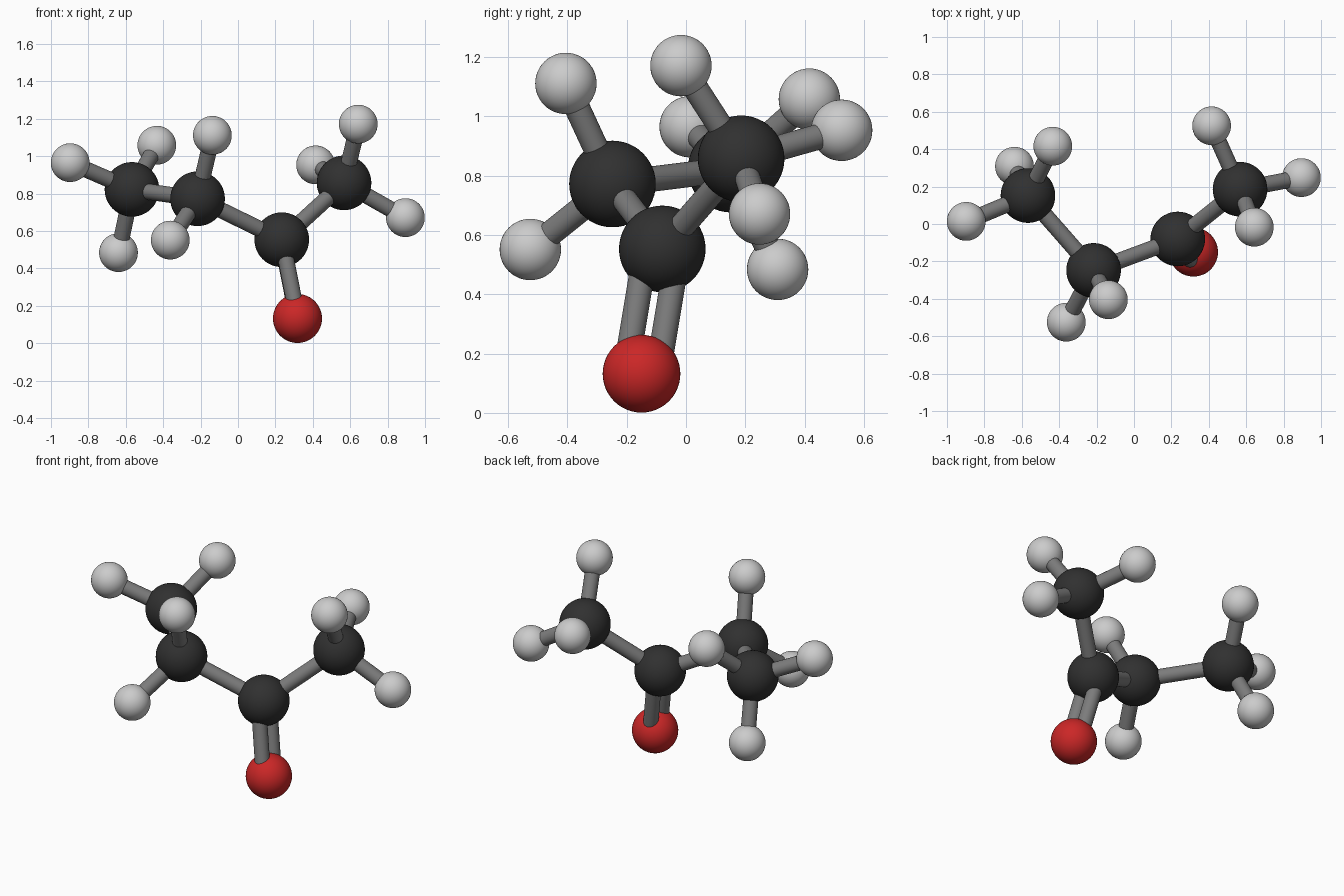
import bpy
import math
from mathutils import Vector

if "Cube" in bpy.data.objects:
    bpy.data.objects.remove(bpy.data.objects["Cube"])


def material(name, rgb):
    m = bpy.data.materials.new(name)
    m.diffuse_color = (*rgb, 1)
    m.use_nodes = True
    m.node_tree.nodes["Principled BSDF"].inputs["Base Color"].default_value = m.diffuse_color
    return m


# Radius and colour for each kind of atom
KINDS = {
    "carbon": (0.146, material("black", (0.03, 0.03, 0.03))),
    "oxygen": (0.131, material("red", (0.6, 0.02, 0.02))),
    "hydrogen": (0.1035, material("light_grey", (0.6, 0.6, 0.6))),
}
BOND_MAT = material("bond_grey", (0.2, 0.2, 0.2))
BOND_R = 0.043
DOUBLE_OFFSET = 0.054

# Atom centres: (kind, position)
ATOMS = {
    "c1": ("carbon", (-0.567, 0.152, 0.822)),
    "c2": ("carbon", (-0.216, -0.248, 0.772)),
    "c3": ("carbon", (0.234, -0.08, 0.553)),
    "c4": ("carbon", (0.567, 0.186, 0.857)),
    "o": ("oxygen", (0.318, -0.15, 0.132)),
    "h1a": ("hydrogen", (-0.897, 0.014, 0.965)),
    "h1b": ("hydrogen", (-0.434, 0.416, 1.058)),
    "h1c": ("hydrogen", (-0.639, 0.309, 0.484)),
    "h2a": ("hydrogen", (-0.137, -0.405, 1.111)),
    "h2b": ("hydrogen", (-0.362, -0.525, 0.551)),
    "h4a": ("hydrogen", (0.415, 0.525, 0.953)),
    "h4b": ("hydrogen", (0.643, -0.017, 1.171)),
    "h4c": ("hydrogen", (0.895, 0.248, 0.671)),
}
SINGLE_BONDS = [("c1", "c2"), ("c2", "c3"), ("c3", "c4")]
SINGLE_BONDS += [("c" + n[1], n) for n in ATOMS if n[0] == "h"]


def finish(name, mat):
    ob = bpy.context.object
    ob.name = name
    ob.data.materials.append(mat)
    bpy.ops.object.shade_smooth_by_angle(angle=math.radians(40))


def bond(a, b, offset=Vector()):
    p, q = Vector(ATOMS[a][1]), Vector(ATOMS[b][1])
    d = q - p
    bpy.ops.mesh.primitive_cylinder_add(
        vertices=32, radius=BOND_R, depth=d.length, location=(p + q) / 2 + offset,
        rotation=d.to_track_quat('Z', 'Y').to_euler())
    finish(f"bond_{a}_{b}", BOND_MAT)


# Atoms
for key, (kind, pos) in ATOMS.items():
    radius, mat = KINDS[kind]
    bpy.ops.mesh.primitive_uv_sphere_add(
        segments=48, ring_count=24, radius=radius, location=pos)
    finish(f"{kind}_{key}", mat)

# Single bonds
for a, b in SINGLE_BONDS:
    bond(a, b)

# Double bond: two parallel rods side by side
axis = Vector(ATOMS["o"][1]) - Vector(ATOMS["c3"][1])
side = axis.cross(Vector((1, 0, 0))).normalized() * DOUBLE_OFFSET
for s in (-1, 1):
    bond("c3", "o", side * s)
